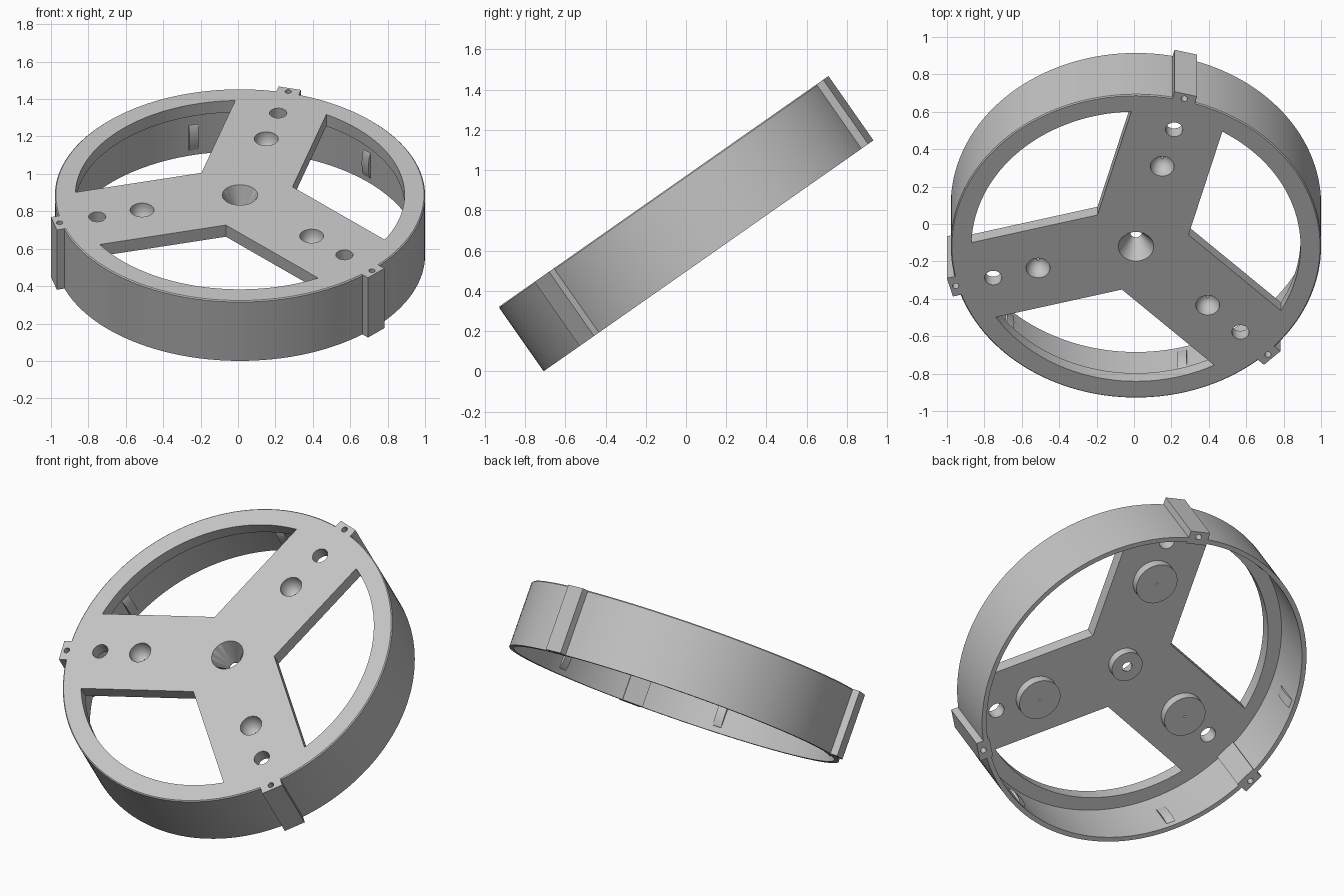
import bpy, bmesh
from math import sin, cos, pi, radians
from mathutils import Matrix, Vector

if "Cube" in bpy.data.objects:
    bpy.data.objects.remove(bpy.data.objects["Cube"])

# Main dimensions, in the wheel's own upright frame
HEIGHT = 0.39
PLATE_Z = 0.314
RIM_R, WALL_R, FLANGE_R = 0.99, 0.962, 0.88
SPOKES = [radians(75 + 120 * i) for i in range(3)]
TILT = Matrix.Translation((0.0105, 0.1035, 0.568)) @ Matrix.Rotation(radians(35), 4, 'X')

grey = bpy.data.materials.new("plain grey")
grey.use_nodes = True
grey.diffuse_color = (0.55, 0.55, 0.55, 1)
grey.node_tree.nodes["Principled BSDF"].inputs["Base Color"].default_value = (0.55, 0.55, 0.55, 1)


def polar(radius, angle):
    return (radius * cos(angle), radius * sin(angle))


def lathe(bm, profile, centre=(0, 0), segments=48):
    """Spin a closed (radius, z) profile about a vertical axis."""
    cx, cy = centre
    rings = []
    for r, z in profile:
        if r == 0:
            rings.append([bm.verts.new((cx, cy, z))] * segments)
        else:
            rings.append([bm.verts.new((cx + r * cos(2 * pi * i / segments),
                                        cy + r * sin(2 * pi * i / segments), z))
                          for i in range(segments)])
    for k, a in enumerate(rings):
        b = rings[(k + 1) % len(rings)]
        if a[0] is a[1] and b[0] is b[1]:
            continue
        for i in range(segments):
            j = (i + 1) % segments
            corners = list(dict.fromkeys((a[i], a[j], b[j], b[i])))
            bm.faces.new(corners)


def cylinder(bm, radius, z0, z1, centre=(0, 0), segments=48):
    lathe(bm, [(0, z0), (radius, z0), (radius, z1), (0, z1)], centre, segments)


def prism(bm, points, offset):
    """Extrude a flat outline along a vector."""
    low = [bm.verts.new(p) for p in points]
    high = [bm.verts.new(Vector(p) + Vector(offset)) for p in points]
    bm.faces.new(low)
    bm.faces.new(high)
    for i in range(len(low)):
        j = (i + 1) % len(low)
        bm.faces.new((low[i], low[j], high[j], high[i]))


def make(name, bm):
    bmesh.ops.recalc_face_normals(bm, faces=bm.faces)
    mesh = bpy.data.meshes.new(name)
    bm.to_mesh(mesh)
    bm.free()
    mesh.materials.append(grey)
    obj = bpy.data.objects.new(name, mesh)
    bpy.context.collection.objects.link(obj)
    return obj


def activate(obj):
    bpy.ops.object.select_all(action='DESELECT')
    obj.select_set(True)
    bpy.context.view_layer.objects.active = obj


def combine(obj, tool, operation):
    activate(obj)
    mod = obj.modifiers.new("combine", 'BOOLEAN')
    mod.operation, mod.object, mod.solver = operation, tool, 'EXACT'
    bpy.ops.object.modifier_apply(modifier=mod.name)
    bpy.data.objects.remove(tool)


def finish(obj):
    obj.matrix_world = TILT
    activate(obj)
    bpy.ops.object.shade_smooth_by_angle(angle=radians(30))


# Rim: thin wall with a wide flange at the top and a tiny outer chamfer
bm = bmesh.new()
lathe(bm, [(WALL_R, 0), (RIM_R, 0), (RIM_R, HEIGHT - 0.006), (RIM_R - 0.006, HEIGHT),
           (FLANGE_R, HEIGHT), (FLANGE_R, PLATE_Z), (WALL_R, PLATE_Z)], segments=144)
rim = make("rim", bm)

# Three lugs on the outside of the rim, each drilled from top to bottom
lugs, drills = bmesh.new(), bmesh.new()
for a in SPOKES:
    out, side = Vector(polar(1, a)), Vector(polar(1, a + pi / 2)) * 0.062
    corners = [out * 0.95 - side, out * 1.03 - side, out * 1.03 + side, out * 0.95 + side]
    prism(lugs, [(c.x, c.y, 0) for c in corners], (0, 0, HEIGHT))
    cylinder(drills, 0.017, -0.02, HEIGHT + 0.02, polar(0.998, a), 20)
combine(rim, make("lugs", lugs), 'UNION')
combine(rim, make("lug_drills", drills), 'DIFFERENCE')
finish(rim)

# Three-armed plate, its arms running into the flange
bm = bmesh.new()
half = 0.252
outline = []
for a in SPOKES:
    out, side = Vector(polar(1, a)), Vector(polar(1, a + pi / 2)) * half
    outline += [out * 0.89 - side, out * 0.89 + side, Vector(polar(half / sin(pi / 3), a + pi / 3))]
prism(bm, [(p.x, p.y, PLATE_Z) for p in outline], (0, 0, HEIGHT - PLATE_Z))
plate = make("spoke_plate", bm)

# Round bosses below the plate
bosses, holes = bmesh.new(), bmesh.new()
BOSS_Z = 0.262
cylinder(bosses, 0.093, BOSS_Z, PLATE_Z + 0.03)
for a in SPOKES:
    cylinder(bosses, 0.125, BOSS_Z, PLATE_Z + 0.03, polar(0.542, a))

# Conical sockets with small drain holes, and plain holes near the rim
top = HEIGHT + 0.02
lathe(holes, [(0, 0.2), (0.03, 0.2), (0.03, 0.275), (0.095, HEIGHT), (0.095, top), (0, top)])
for a in SPOKES:
    bowl = [(0.064 * cos(t * pi / 16), HEIGHT - 0.085 * sin(t * pi / 16)) for t in range(7, -1, -1)]
    lathe(holes, [(0, 0.2), (0.007, 0.2), (0.007, 0.307)] + bowl + [(0.064, top), (0, top)],
          polar(0.542, a), 32)
    cylinder(holes, 0.046, 0.2, top, polar(0.79, a), 32)
combine(plate, make("bosses", bosses), 'UNION')
combine(plate, make("hole_cutters", holes), 'DIFFERENCE')
finish(plate)

# Small arched clips on the inside of the wall, either side of every arm
bm = bmesh.new()
for a in [s + d for s in SPOKES for d in (-pi / 6, pi / 6)]:
    out, side = Vector(polar(1, a)), Vector(polar(1, a + pi / 2)) * 0.026
    arch = []
    for i in range(9):
        t = pi * i / 8
        p = out * (WALL_R + 0.004 - 0.02 * sin(t)) - side
        arch.append((p.x, p.y, 0.115 - 0.085 * cos(t)))
    prism(bm, arch, (2 * side.x, 2 * side.y, 0))
finish(make("inner_clips", bm))
